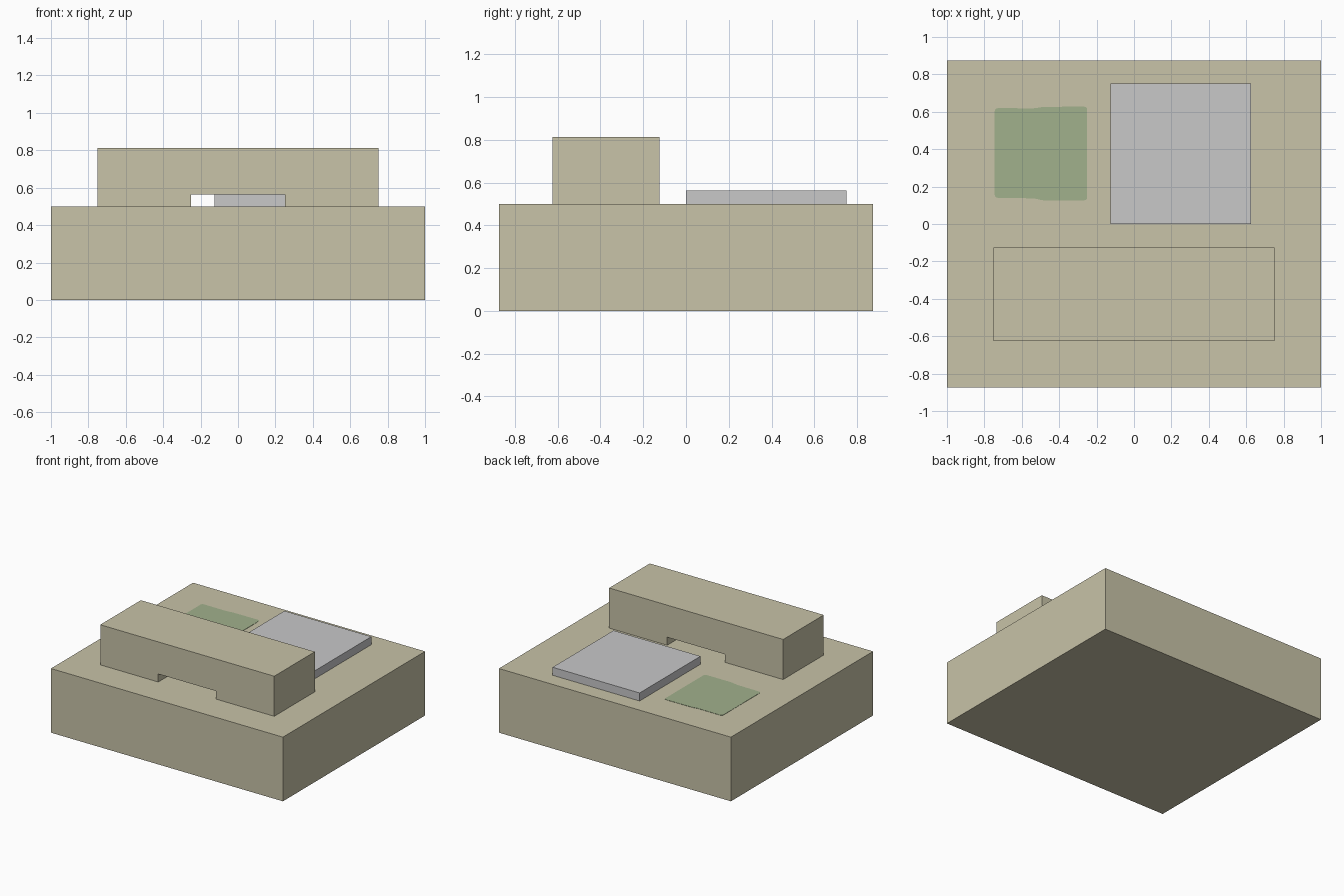
import bpy, bmesh
from mathutils import Vector

if "Cube" in bpy.data.objects:
    bpy.data.objects.remove(bpy.data.objects["Cube"])


def material(name, rgb):
    lin = [((c / 255 + 0.055) / 1.055) ** 2.4 for c in rgb]
    m = bpy.data.materials.new(name)
    m.diffuse_color = (*lin, 1)
    m.use_nodes = True
    m.node_tree.nodes["Principled BSDF"].inputs["Base Color"].default_value = m.diffuse_color
    return m


SAND = material("sand", (200, 195, 168))
GREY = material("light grey", (200, 200, 201))
GREEN = material("moss green", (161, 177, 140))


def prism(name, profile, direction, mat, corner=0):
    """Extrude a closed profile along direction, optionally rounding its corners."""
    bm = bmesh.new()
    face = bm.faces.new([bm.verts.new(p) for p in profile])
    if corner:
        bmesh.ops.bevel(bm, geom=bm.verts[:], offset=corner, segments=3,
                        profile=0.5, affect='VERTICES')
        face = bm.faces[:][0]
    ext = bmesh.ops.extrude_face_region(bm, geom=[face], use_keep_orig=True)
    verts = [g for g in ext["geom"] if isinstance(g, bmesh.types.BMVert)]
    bmesh.ops.translate(bm, verts=verts, vec=Vector(direction))
    bmesh.ops.recalc_face_normals(bm, faces=bm.faces[:])
    mesh = bpy.data.meshes.new(name)
    bm.to_mesh(mesh)
    bm.free()
    mesh.materials.append(mat)
    ob = bpy.data.objects.new(name, mesh)
    bpy.context.collection.objects.link(ob)
    return ob


def box(name, lo, hi, mat):
    (x0, y0, z0), (x1, y1, z1) = lo, hi
    pts = [(x0, y0, z0), (x1, y0, z0), (x1, y1, z0), (x0, y1, z0)]
    return prism(name, pts, (0, 0, z1 - z0), mat)


# Large base block
box("base_block", (-1, -0.875, 0), (1, 0.875, 0.5), SAND)

# Raised bar with a shallow notch running under its middle
half = [(0.75, 0.8125), (0.75, 0.5), (0.25, 0.5), (0.25, 0.5625)]
outline = half + [(-x, z) for x, z in reversed(half)]
prism("notched_bar", [(x, -0.625, z) for x, z in outline], (0, 0.5, 0), SAND)

# Flat grey slab behind the bar
box("grey_slab", (-0.125, 0, 0.5), (0.625, 0.75, 0.5625), GREY)

# Painted green patch with a slightly narrower left half
patch = [(-0.745, 0.14), (-0.53, 0.137), (-0.49, 0.126), (-0.25, 0.126),
         (-0.25, 0.628), (-0.49, 0.626), (-0.53, 0.618), (-0.745, 0.62)]
prism("green_patch", [(x, y, 0.5) for x, y in patch], (0, 0, 0.002), GREEN,
      corner=0.018)
